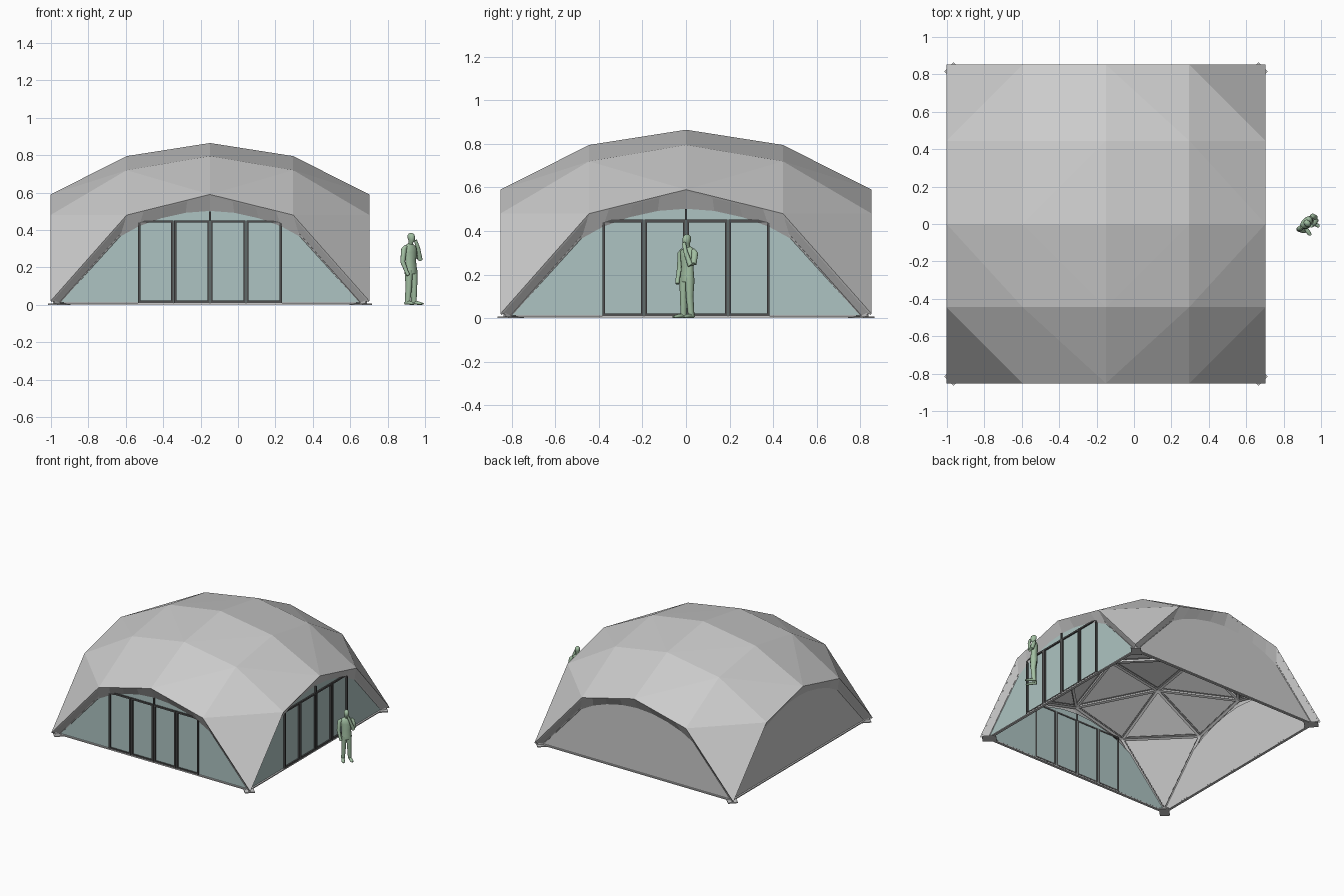
import bpy, bmesh, math
from mathutils import Vector, Matrix

if "Cube" in bpy.data.objects:
    bpy.data.objects.remove(bpy.data.objects["Cube"])

C = Vector((-0.15, 0, 0))          # centre of the pavilion
A, B = 0.445, 0.852                # inner and outer grid lines
WALL = 0.81                        # distance of the walls from the centre


def material(name, rgb):
    m = bpy.data.materials.new(name)
    m.diffuse_color = (*rgb, 1)
    m.use_nodes = True
    m.node_tree.nodes["Principled BSDF"].inputs["Base Color"].default_value = m.diffuse_color
    return m


GLASS = material("glass", (0.42, 0.55, 0.54))
DARK = material("dark_metal", (0.08, 0.08, 0.08))
GREEN = material("figure_green", (0.36, 0.52, 0.36))


def finish(bm, name, mat=None, loc=C, turn=0.0, smooth=False):
    bmesh.ops.recalc_face_normals(bm, faces=bm.faces)
    me = bpy.data.meshes.new(name)
    bm.to_mesh(me)
    bm.free()
    ob = bpy.data.objects.new(name, me)
    bpy.context.collection.objects.link(ob)
    ob.location = loc
    ob.rotation_euler.z = turn
    if mat:
        me.materials.append(mat)
    if smooth:
        me.polygons.foreach_set("use_smooth", [True] * len(me.polygons))
    return ob


def box(bm, centre, size, rot=Matrix.Identity(4)):
    bmesh.ops.create_cube(bm, size=1, matrix=Matrix.Translation(centre) @ rot @ Matrix.Diagonal((*size, 1)))


# Faceted roof shell on a 5 x 5 grid
grid = [-B, -A, 0, A, B]
heights = {(0, 0): 0.865, (0, 1): 0.795, (0, 2): 0.59, (1, 1): 0.72, (1, 2): 0.48, (2, 2): 0.02}
bm = bmesh.new()
v = [[bm.verts.new((x, y, heights[tuple(sorted((abs(i - 2), abs(j - 2))))]))
      for j, y in enumerate(grid)] for i, x in enumerate(grid)]
for i in range(4):
    for j in range(4):
        q = [v[i][j], v[i + 1][j], v[i + 1][j + 1], v[i][j + 1]]
        if (i < 2) != (j < 2):     # diagonals run across each corner
            q = q[1:] + q[:1]
        bm.faces.new((q[0], q[1], q[3]))
        bm.faces.new((q[1], q[2], q[3]))
edges = [(e.verts[0].co.copy(), e.verts[1].co.copy()) for e in bm.edges]
shell = finish(bm, "roof_shell")
mod = shell.modifiers.new("thickness", 'SOLIDIFY')
mod.thickness = 0.01
mod.offset = -1

# Beams under every shell edge
bm = bmesh.new()
for p, q in edges:
    p, q = p * 0.955, q * 0.955
    d = q - p
    mid = (p + q) / 2
    up = Vector((mid.x * 0.5, mid.y * 0.5, 0.8))
    x = d.normalized()
    y = up.cross(x).normalized()
    rot = Matrix((x, y, x.cross(y))).transposed().to_4x4()
    box(bm, mid, (d.length, 0.007, 0.022), rot)
    for s in (-1, 1):              # flanges
        box(bm, mid + x.cross(y) * s * 0.011, (d.length, 0.02, 0.004), rot)
finish(bm, "roof_beams")

# Arch outline of the walls and the matching shell edge
half = [(0.80, 0.012), (0.48, 0.365), (0.38, 0.42), (0.26, 0.463), (0.13, 0.492), (0, 0.502)]


def rim(u, z):
    if u > 0.79:
        return B, 0.02
    w = u * A / 0.48
    return w, 0.59 - 0.11 * w / A


outer_half = [rim(*p) for p in half]
arch = half + [(-u, z) for u, z in half[-2::-1]]
outer = outer_half + [(-u, z) for u, z in outer_half[-2::-1]]

for k, side in enumerate(("front", "right", "back", "left")):
    turn = k * math.pi / 2
    # Sloping fascia between the shell rim and the wall
    bm = bmesh.new()
    a = [bm.verts.new((u, -WALL, z)) for u, z in arch]
    o = [bm.verts.new((u, -B, z)) for u, z in outer]
    for i in range(len(a) - 1):
        bm.faces.new((a[i], a[i + 1], o[i + 1], o[i]))
    finish(bm, side + "_fascia", turn=turn)
    # Wall filling the arch, glass at front and right
    bm = bmesh.new()
    f = bm.faces.new([bm.verts.new((u, -WALL, z)) for u, z in arch])
    r = bmesh.ops.extrude_face_region(bm, geom=[f])
    bmesh.ops.translate(bm, vec=(0, 0.008, 0), verts=[g for g in r["geom"] if isinstance(g, bmesh.types.BMVert)])
    finish(bm, side + "_wall", GLASS if k < 2 else None, turn=turn)
    # Sill along the ground
    bm = bmesh.new()
    box(bm, (0, -WALL, 0.006), (1.6, 0.02, 0.008))
    finish(bm, side + "_sill", turn=turn)
    # Four framed door leaves and a short post above
    if k < 2:
        bm = bmesh.new()
        w, lo, hi, t = 0.193, 0.01, 0.452, 0.012
        for n in range(4):
            cx = (n - 1.5) * w
            for s in (-1, 1):
                box(bm, (cx + s * (w / 2 - 0.008), -WALL, (lo + hi) / 2), (t, 0.022, hi - lo))
            for z in (lo + t / 2, hi - t / 2):
                box(bm, (cx, -WALL, z), (w - 0.006, 0.022, t))
        box(bm, (0, -WALL, 0.475), (0.01, 0.022, 0.05))
        finish(bm, side + "_door_frames", DARK, turn=turn)
    # Foot plate and gusset in the corner
    bm = bmesh.new()
    rot = Matrix.Rotation(math.pi / 4, 4, 'Z')
    box(bm, (0.805, -0.805, 0.004), (0.07, 0.10, 0.008), rot)
    box(bm, (0.81, -0.81, 0.018), (0.012, 0.07, 0.025), rot)
    finish(bm, side + "_foot_plate", turn=turn)


# Standing figure built from lofted limbs, facing front right
def limb(bm, rings, sides=14):
    pts = [Vector(r[:3]) for r in rings]
    loops = []
    for i, r in enumerate(rings):
        d = (pts[min(i + 1, len(pts) - 1)] - pts[max(i - 1, 0)]).normalized()
        ref = Vector((0, 1, 0)) if abs(d.y) < 0.8 else Vector((0, 0, 1))
        sx = ref.cross(d).normalized()
        sy = d.cross(sx)
        rx, ry = r[3], r[-1]
        loops.append([bm.verts.new(pts[i] + sx * rx * math.cos(t) + sy * ry * math.sin(t))
                      for t in (2 * math.pi * n / sides for n in range(sides))])
    for a, b in zip(loops, loops[1:]):
        for n in range(sides):
            m = (n + 1) % sides
            bm.faces.new((a[n], a[m], b[m], b[n]))
    bm.faces.new(loops[0])
    bm.faces.new(loops[-1])


def figure_part(name, *limbs):
    bm = bmesh.new()
    for l in limbs:
        limb(bm, l)
    ob = finish(bm, name, GREEN, (0.925, 0.005, 0), math.pi / 4, True)
    bpy.context.view_layer.objects.active = ob
    ob.select_set(True)
    bpy.ops.object.shade_smooth_by_angle(angle=math.radians(50))
    ob.select_set(False)


figure_part("figure_jacket", [(0, 0, 0.165, 0.036, 0.027), (0, 0, 0.19, 0.037, 0.027), (0, 0.002, 0.235, 0.033, 0.023),
            (0, 0.003, 0.28, 0.040, 0.026), (0, 0.005, 0.305, 0.043, 0.023), (0, 0.006, 0.32, 0.028, 0.017),
            (0, 0.004, 0.327, 0.014, 0.013)])
figure_part("figure_head", [(0, 0.003, 0.318, 0.012), (0, 0.001, 0.335, 0.012, 0.013), (0, -0.004, 0.342, 0.015, 0.018),
            (0, -0.002, 0.36, 0.018, 0.022), (0, 0, 0.374, 0.016, 0.020), (0, 0, 0.382, 0.009, 0.012),
            (0, 0, 0.385, 0.002, 0.003)])
for s, name in ((-1, "right"), (1, "left")):
    figure_part("figure_%s_leg" % name,
                [(s * 0.018, 0, 0.185, 0.020, 0.024), (s * 0.020, -0.003, 0.10, 0.016, 0.018),
                 (s * 0.024, 0.003, 0.012, 0.013, 0.016)],
                [(s * 0.024, 0.018, 0.009, 0.009, 0.008), (s * 0.027, -0.02, 0.01, 0.012, 0.010),
                 (s * 0.031, -0.05, 0.006, 0.011, 0.006), (s * 0.032, -0.06, 0.005, 0.005, 0.004)])
figure_part("figure_lowered_arm", [(-0.034, 0.005, 0.312, 0.010), (-0.047, 0.006, 0.298, 0.015),
            (-0.055, 0.008, 0.23, 0.013), (-0.048, -0.012, 0.18, 0.010), (-0.042, -0.022, 0.158, 0.009)])
figure_part("figure_raised_arm", [(0.034, 0.005, 0.312, 0.010), (0.047, 0.004, 0.298, 0.015),
            (0.052, -0.01, 0.25, 0.014), (0.045, -0.024, 0.242, 0.013), (0.022, -0.032, 0.305, 0.010),
            (0.006, -0.027, 0.345, 0.009)])
